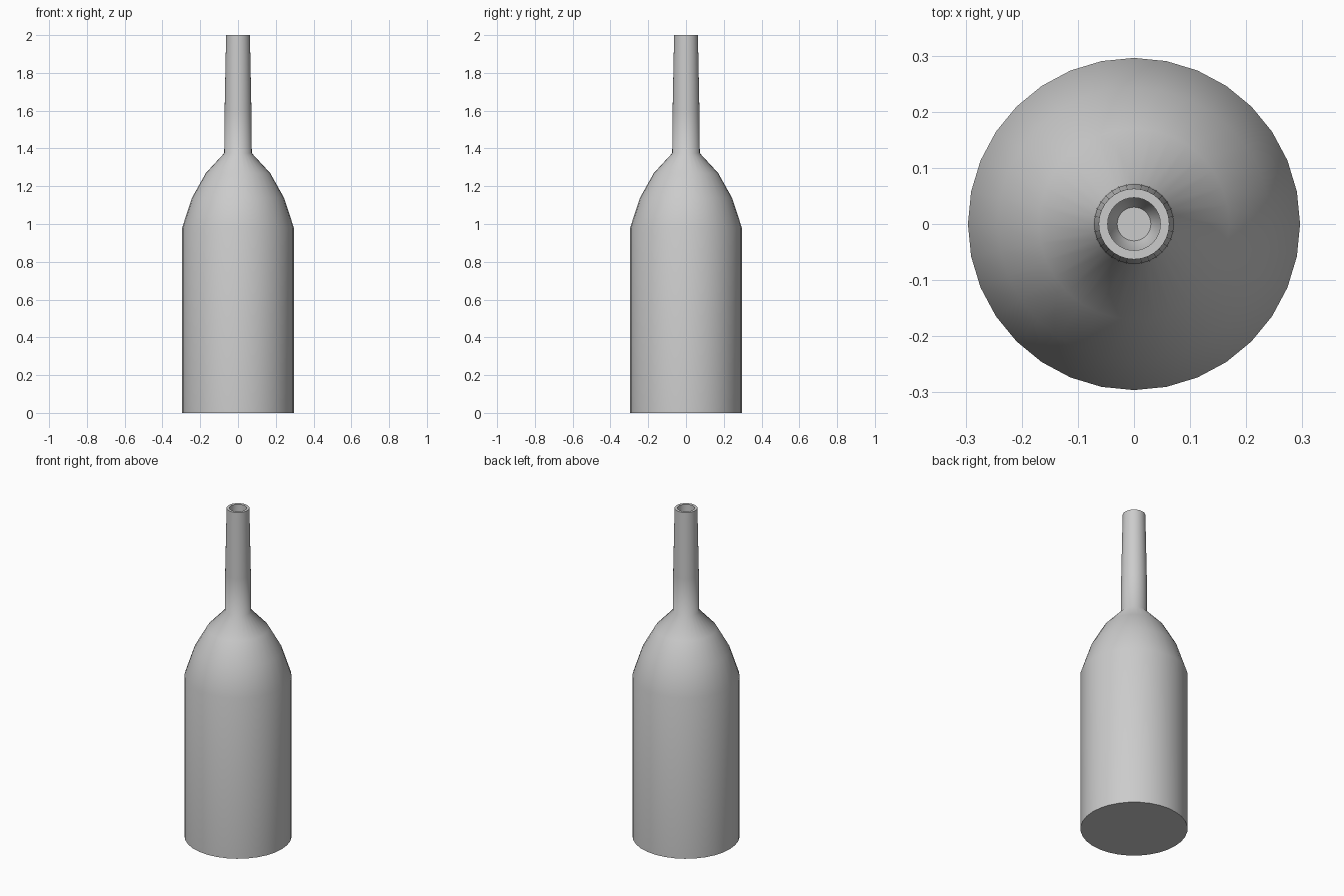
import bpy, bmesh, math

if "Cube" in bpy.data.objects:
    bpy.data.objects.remove(bpy.data.objects["Cube"])

SIDES = 32

# Lathe profile (radius, height): base, body, shoulder, neck, rim, neck bore
profile = [
    (0.296, 0.0), (0.296, 0.98),
    (0.243, 1.14), (0.17, 1.27), (0.073, 1.375),
    (0.071, 1.6), (0.063, 2.0),
    (0.047, 2.0), (0.047, 1.44), (0.03, 1.405),
]


def lathe(name, points, sides):
    bm = bmesh.new()
    rings = []
    for r, z in points:
        rings.append([bm.verts.new((r * math.cos(2 * math.pi * i / sides),
                                    r * math.sin(2 * math.pi * i / sides), z))
                      for i in range(sides)])
    for a, b in zip(rings, rings[1:]):
        for i in range(sides):
            j = (i + 1) % sides
            bm.faces.new((a[i], a[j], b[j], b[i]))
    # Close the base and the bottom of the bore
    bm.faces.new(rings[0][::-1])
    bm.faces.new(rings[-1])
    bmesh.ops.recalc_face_normals(bm, faces=bm.faces)
    mesh = bpy.data.meshes.new(name)
    bm.to_mesh(mesh)
    bm.free()
    obj = bpy.data.objects.new(name, mesh)
    bpy.context.collection.objects.link(obj)
    return obj


# Bottle, smooth round surface with sharp base and rim
bottle = lathe("bottle", profile, SIDES)
bpy.context.view_layer.objects.active = bottle
bottle.select_set(True)
bpy.ops.object.shade_smooth_by_angle(angle=math.radians(60))
